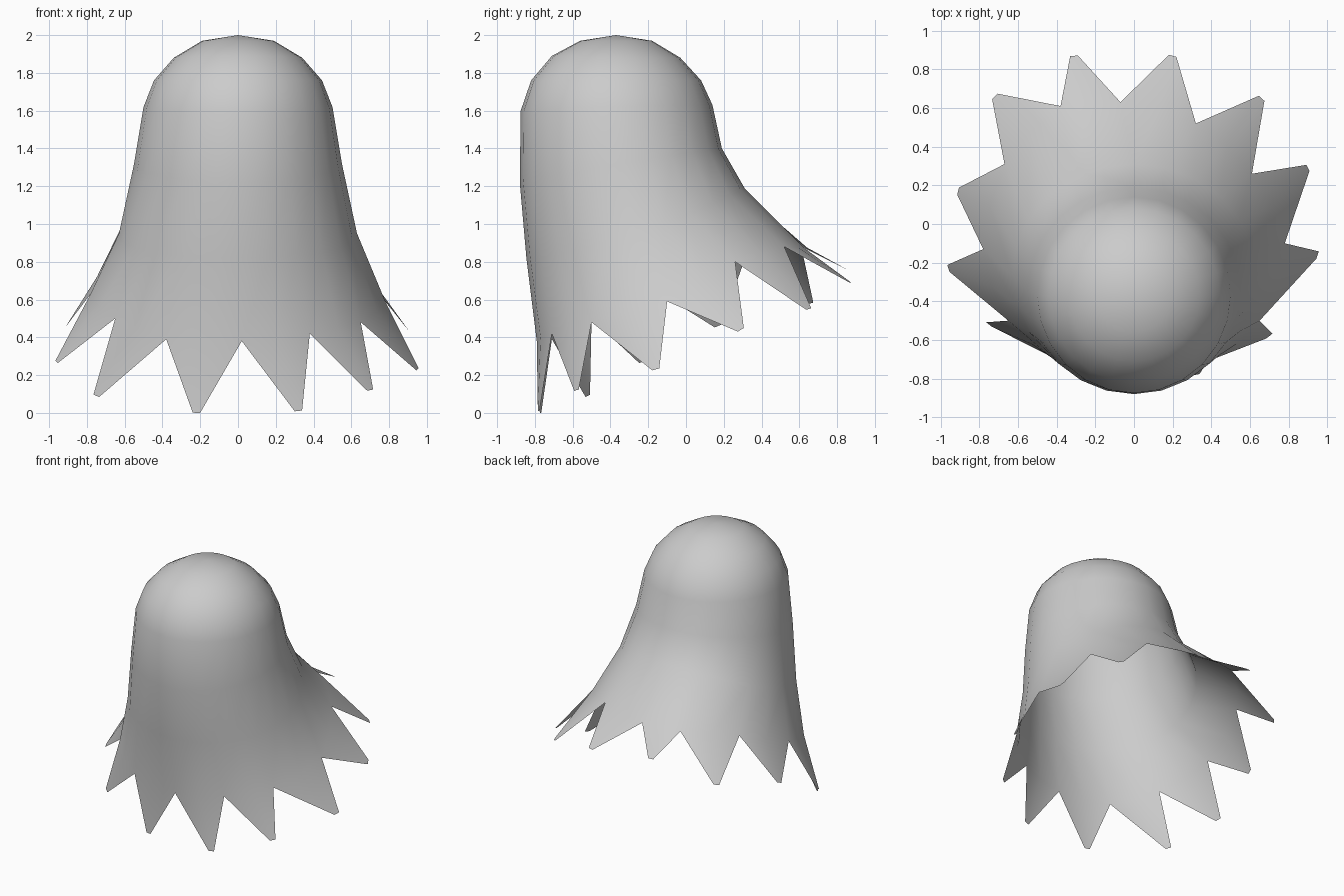
import bpy, bmesh
from math import sin, cos, radians
from mathutils import Vector

if "Cube" in bpy.data.objects:
    bpy.data.objects.remove(bpy.data.objects["Cube"])

# Hem: notches and cloth points, clockwise seen from above, starting at the back
NOTCHES = [(-.07, .63, .87), (.32, .52, .88), (.61, .26, .80), (.78, -.10, .59),
           (.65, -.50, .48), (.38, -.71, .42), (.02, -.79, .38), (-.38, -.71, .39),
           (-.65, -.50, .50), (-.78, -.13, .63), (-.67, .31, .81), (-.38, .61, .88)]
TIPS = [(.20, .87, .69), (.66, .65, .55), (.90, .29, .44), (.95, -.16, .24),
        (.70, -.58, .13), (.32, -.78, .02), (-.22, -.77, .01), (-.75, -.52, .10),
        (-.96, -.23, .28), (-.91, .17, .46), (-.72, .66, .58), (-.31, .87, .75)]

# Body rings: (front y, front z, side x, side z, back y, back z)
RINGS = [(-.56, 1.97, .19, 1.97, -.18, 1.97),
         (-.71, 1.89, .34, 1.88, -.03, 1.88),
         (-.82, 1.76, .445, 1.76, .08, 1.76),
         (-.875, 1.60, .50, 1.62, .14, 1.63),
         (-.88, 1.22, .55, 1.32, .19, 1.40),
         (-.845, .82, .63, .95, .31, 1.19)]
N = 24


def ring_point(ring, i):
    yf, zf, xs, zs, yb, zb = ring
    a = radians(90 - 360 / N * i)
    s = sin(a)
    z = zs + s * (zb - zf) / 2 + s * s * ((zb + zf) / 2 - zs)
    return Vector((xs * cos(a), (yf + yb) / 2 + s * (yb - yf) / 2, z))


bm = bmesh.new()
top = bm.verts.new((0, -.37, 2))
rows = [[bm.verts.new(ring_point(r, i)) for i in range(N)] for r in RINGS]

# Lowest full ring passes through the notches and bulges between them
hem = []
centre = Vector((0, -.08, 0))
for k in range(12):
    a, b = Vector(NOTCHES[k]), Vector(NOTCHES[(k + 1) % 12])
    m = (a + b) / 2
    out = (m - centre) * .03
    out.z = 0
    hem += [bm.verts.new(a), bm.verts.new(m + out)]
rows.append(hem)

# Dome cap and draped body
for i in range(N):
    j = (i + 1) % N
    bm.faces.new((top, rows[0][j], rows[0][i]))
    for up, low in zip(rows, rows[1:]):
        bm.faces.new((up[i], up[j], low[j], low[i]))

# Blunt hanging cloth points
for k, tip in enumerate(TIPS):
    a, m, b = hem[2 * k], hem[2 * k + 1], hem[(2 * k + 2) % N]
    side = (b.co - a.co).normalized() * .02
    ta, tb = bm.verts.new(Vector(tip) - side), bm.verts.new(Vector(tip) + side)
    bm.faces.new((a, m, ta))
    bm.faces.new((m, tb, ta))
    bm.faces.new((m, b, tb))

bmesh.ops.recalc_face_normals(bm, faces=bm.faces)
if sum(f.normal.dot(f.calc_center_median() - Vector((0, -.2, .8))) for f in bm.faces) < 0:
    bmesh.ops.reverse_faces(bm, faces=bm.faces)
# Bring the lowest points to the ground
low = min(v.co.z for v in bm.verts)
for v in bm.verts:
    if v.co.z < .3:
        v.co.z -= low
for f in bm.faces:
    f.smooth = True
mesh = bpy.data.meshes.new("draped_sheet")
bm.to_mesh(mesh)
bm.free()
bpy.context.collection.objects.link(bpy.data.objects.new("draped_sheet", mesh))
